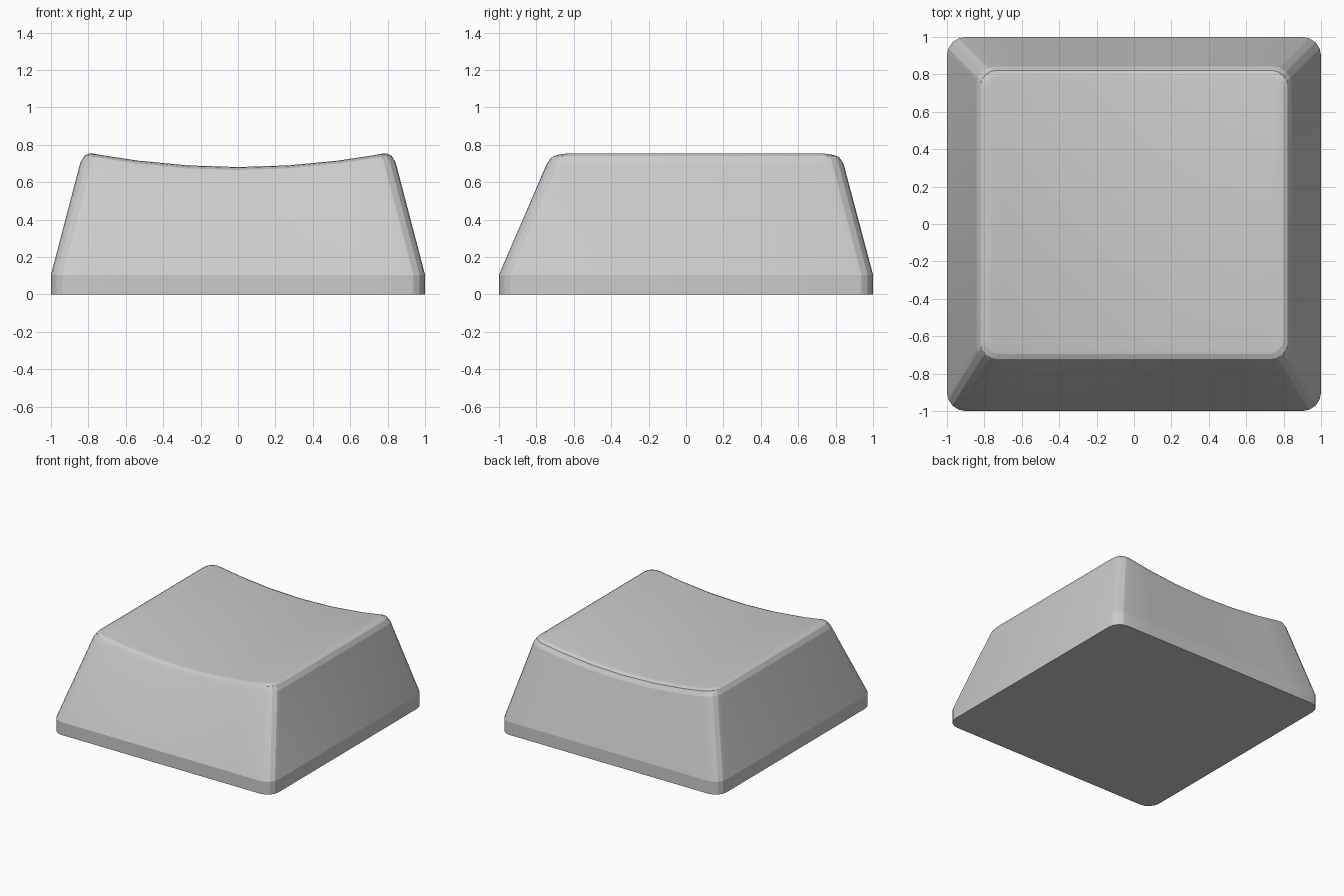
import bpy, bmesh, math

if "Cube" in bpy.data.objects:
    bpy.data.objects.remove(bpy.data.objects["Cube"], do_unlink=True)

CORNER_STEPS = 4
DISH_DEPTH = 0.075
DISH_HALF = 0.79


def half_outline(half_x, radius):
    """Offsets (x, inset from the edge) along one side, left to right."""
    left = []
    for i in range(CORNER_STEPS + 1):
        a = math.pi / 2 * i / CORNER_STEPS
        left.append((-half_x + radius * (1 - math.cos(a)),
                     radius * (1 - math.sin(a))))
    flat = half_x - radius
    middle = [(flat * k / 8, 0) for k in (-6, -3, 0, 3, 6)]
    right = [(-x, d) for x, d in reversed(left)]
    return left + middle + right


def ring(bm, z, half_x, front, back, radius, dish):
    """Rounded rectangle whose height sinks towards the middle."""
    def height(x):
        return z - dish * max(0, 1 - (x / DISH_HALF) ** 2)
    side = half_outline(half_x, radius)
    front_row = [bm.verts.new((x, front + d, height(x))) for x, d in side]
    back_row = [bm.verts.new((x, back - d, height(x))) for x, d in side]
    return front_row, back_row


bm = bmesh.new()

# Height, half width, front edge, back edge, corner radius, dish depth
levels = [
    (0.0, 1.0, -1.0, 1.0, 0.10, 0),
    (0.105, 1.0, -1.0, 1.0, 0.10, 0),
    (0.705, 0.843, -0.745, 0.843, 0.10, DISH_DEPTH),
    (0.74, 0.822, -0.722, 0.822, 0.09, DISH_DEPTH),
    (0.752, 0.80, -0.695, 0.795, 0.08, DISH_DEPTH),
    (0.756, 0.78, -0.665, 0.77, 0.07, DISH_DEPTH),
]
rings = [ring(bm, *level) for level in levels]

# Skirt, sloping walls and rounded rim
for low, high in zip(rings, rings[1:]):
    low_loop = low[0] + low[1][::-1]
    high_loop = high[0] + high[1][::-1]
    n = len(low_loop)
    for i in range(n):
        j = (i + 1) % n
        bm.faces.new((low_loop[i], low_loop[j], high_loop[j], high_loop[i]))

# Dished top in front-to-back strips
front_row, back_row = rings[-1]
for i in range(len(front_row) - 1):
    bm.faces.new((front_row[i], front_row[i + 1], back_row[i + 1], back_row[i]))

# Flat closed underside
bm.faces.new((rings[0][0] + rings[0][1][::-1])[::-1])
bmesh.ops.recalc_face_normals(bm, faces=bm.faces)

mesh = bpy.data.meshes.new("keycap_body")
bm.to_mesh(mesh)
bm.free()
body = bpy.data.objects.new("keycap_body", mesh)
bpy.context.collection.objects.link(body)

# Single plain grey
grey = bpy.data.materials.new("light_grey")
grey.use_nodes = True
colour = (0.6, 0.6, 0.6, 1)
grey.diffuse_color = colour
grey.node_tree.nodes["Principled BSDF"].inputs["Base Color"].default_value = colour
mesh.materials.append(grey)

# Soft shading on the rim and corners, crisp skirt line
bpy.context.view_layer.objects.active = body
body.select_set(True)
bpy.ops.object.shade_smooth_by_angle(angle=math.radians(14))
